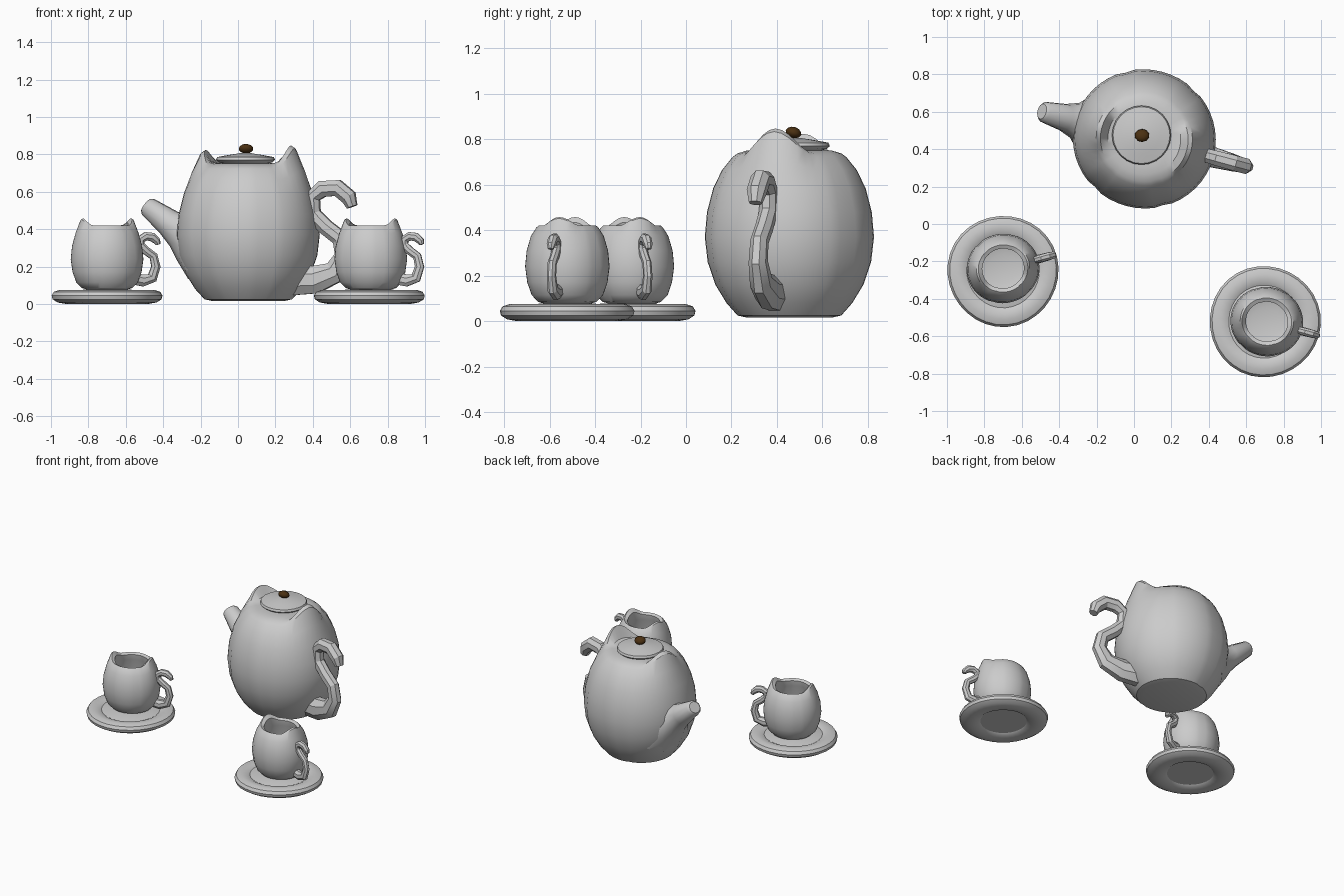
import bpy, bmesh, math
from mathutils import Vector, Matrix


def finish(name, bm, loc, turn, angle):
    bmesh.ops.remove_doubles(bm, verts=bm.verts, dist=1e-5)
    bmesh.ops.recalc_face_normals(bm, faces=bm.faces)
    me = bpy.data.meshes.new(name)
    bm.to_mesh(me)
    bm.free()
    ob = bpy.data.objects.new(name, me)
    bpy.context.collection.objects.link(ob)
    ob.location = loc
    ob.rotation_euler = (0, 0, math.radians(turn))
    bpy.ops.object.select_all(action='DESELECT')
    ob.select_set(True)
    bpy.context.view_layer.objects.active = ob
    bpy.ops.object.shade_smooth_by_angle(angle=math.radians(angle))
    return ob


def skin(bm, rings):
    n = len(rings[0])
    for a, b in zip(rings, rings[1:]):
        for i in range(n):
            j = (i + 1) % n
            bm.faces.new((a[i], a[j], b[j], b[i]))
    bm.faces.new(rings[0])
    bm.faces.new(rings[-1])


def lathe(name, profile, loc, turn, n=48, seams=0.0, ear_width=42, back=0.0,
          y_scale=1.0, wobble=0.0, angle=30):
    """Turn (radius, z, ear lift) points; ears rise at both ends of local x."""
    bm = bmesh.new()
    rings = []
    for r, z, lift in profile:
        ring = []
        for i in range(n):
            t = 2 * math.pi * i / n
            deg = 360 * i / n
            off = min(deg % 180, 180 - deg % 180)
            ear = 0.0
            if off < ear_width:
                ear = lift * (0.5 + 0.5 * math.cos(math.pi * off / ear_width)) ** 0.85
            rr = r
            if seams and abs((deg % 60)) < 0.1 and off > 1:
                rr *= 1 - seams
            rr *= 1 + wobble * math.sin(3 * t + 0.6)
            zz = z + ear * (1 + back * math.cos(t))
            ring.append(bm.verts.new((rr * math.cos(t), rr * math.sin(t) * y_scale, zz)))
        rings.append(ring)
    skin(bm, rings)
    return finish(name, bm, loc, turn, angle)


def sweep(name, path, loc, turn, sides=8, angle=25):
    """Tube along (x, z, radius in plane, radius in y) points."""
    bm = bmesh.new()
    rings = []
    for k, (x, z, r, ry) in enumerate(path):
        a = path[max(k - 1, 0)]
        b = path[min(k + 1, len(path) - 1)]
        d = Vector((b[0] - a[0], b[1] - a[1])).normalized()
        ring = []
        for i in range(sides):
            t = 2 * math.pi * (i + 0.5) / sides
            c = r * math.cos(t)
            ring.append(bm.verts.new((x - d.y * c, ry * math.sin(t), z + d.x * c)))
        rings.append(ring)
    skin(bm, rings)
    return finish(name, bm, loc, turn, angle)


# Teapot, turned so the spout points back left
pot, pot_turn = (0.055, 0.455, 0), -15
lathe("teapot_body", [
    (0.19, 0.015, 0), (0.235, 0.025, 0), (0.285, 0.08, 0), (0.335, 0.16, 0),
    (0.37, 0.26, 0), (0.383, 0.37, 0), (0.373, 0.48, 0.0), (0.345, 0.585, 0.01),
    (0.305, 0.665, 0.045), (0.258, 0.722, 0.1), (0.235, 0.738, 0.098),
    (0.195, 0.75, 0.012), (0.15, 0.752, 0)],
    pot, pot_turn, seams=0.018, back=0.12, y_scale=0.97)
sweep("teapot_spout", [
    (-0.22, 0.29, 0.19, 0.25), (-0.31, 0.345, 0.14, 0.16), (-0.37, 0.385, 0.10, 0.10),
    (-0.44, 0.435, 0.075, 0.075), (-0.555, 0.52, 0.053, 0.056), (-0.567, 0.529, 0.04, 0.042)],
    pot, pot_turn, sides=12, angle=35)

# Tail-shaped teapot handle
sweep("teapot_handle", [
    (0.25, 0.13, 0.09, 0.065), (0.37, 0.13, 0.08, 0.06), (0.48, 0.17, 0.065, 0.05),
    (0.53, 0.26, 0.052, 0.042), (0.51, 0.35, 0.048, 0.04), (0.43, 0.41, 0.045, 0.04),
    (0.36, 0.48, 0.045, 0.04), (0.355, 0.57, 0.045, 0.04), (0.41, 0.615, 0.048, 0.043),
    (0.495, 0.62, 0.048, 0.045), (0.557, 0.57, 0.045, 0.045), (0.575, 0.52, 0.03, 0.03)],
    pot, pot_turn)

# Lid and brown knob
lid_at = (0.04, 0.475, 0)
lathe("teapot_lid", [
    (0.10, 0.745, 0), (0.145, 0.758, 0), (0.158, 0.77, 0), (0.152, 0.785, 0),
    (0.10, 0.795, 0), (0.03, 0.806, 0)], lid_at, pot_turn, n=24)
bm = bmesh.new()
bmesh.ops.create_icosphere(bm, subdivisions=2, radius=1,
                           matrix=Matrix.Rotation(-0.3, 4, 'X') @ Matrix.Diagonal((0.04, 0.036, 0.025, 1)))
knob = finish("lid_knob", bm, (0.043, 0.473, 0.83), 0, 40)
brown = bpy.data.materials.new("brown")
brown.diffuse_color = (0.07, 0.03, 0.006, 1)
knob.data.materials.append(brown)

# Two cups with ears and tail handles, each on a saucer
for side, cup, saucer, turn in (
        ("left", (-0.70, -0.238, 0), (-0.70, -0.252, 0), 15),
        ("right", (0.71, -0.522, 0), (0.70, -0.522, 0), -15)):
    lathe(side + "_cup", [
        (0.11, 0.078, 0), (0.135, 0.085, 0), (0.165, 0.115, 0), (0.185, 0.17, 0),
        (0.195, 0.24, 0), (0.188, 0.31, 0), (0.168, 0.375, 0.01), (0.143, 0.412, 0.04),
        (0.133, 0.42, 0.038), (0.112, 0.41, 0.025), (0.118, 0.37, 0), (0.15, 0.29, 0),
        (0.155, 0.2, 0), (0.12, 0.12, 0), (0.08, 0.11, 0)],
        cup, turn, seams=0.015, y_scale=0.95)
    sweep(side + "_cup_handle", [
        (0.13, 0.14, 0.036, 0.026), (0.20, 0.125, 0.034, 0.025), (0.25, 0.14, 0.03, 0.023),
        (0.27, 0.20, 0.026, 0.02), (0.257, 0.255, 0.024, 0.02), (0.215, 0.285, 0.024, 0.02),
        (0.185, 0.315, 0.024, 0.02), (0.187, 0.345, 0.024, 0.02), (0.215, 0.362, 0.025, 0.022),
        (0.25, 0.358, 0.025, 0.022), (0.277, 0.335, 0.02, 0.02), (0.283, 0.318, 0.013, 0.013)],
        cup, turn)
    lathe(side + "_saucer", [
        (0.155, 0.018, 0), (0.17, 0.008, 0), (0.22, 0.0, 0), (0.265, 0.008, 0),
        (0.292, 0.025, 0), (0.297, 0.045, 0), (0.285, 0.065, 0), (0.255, 0.075, 0),
        (0.215, 0.072, 0), (0.195, 0.062, 0), (0.12, 0.078, 0)],
        saucer, turn, n=32, wobble=0.008)
